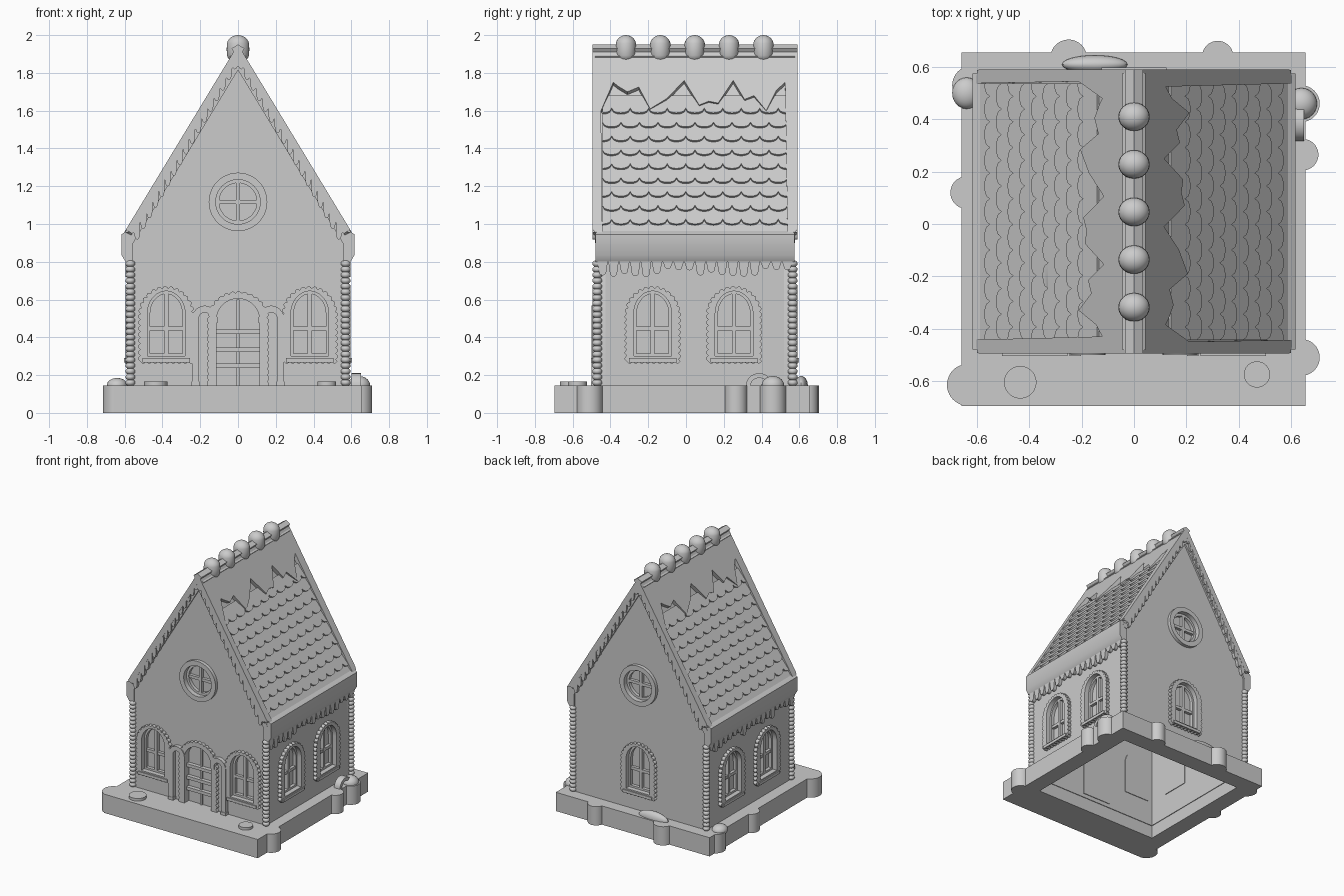
import bpy, bmesh, math, random
from math import sin, cos, pi, sqrt, radians
from mathutils import Matrix, Vector

if "Cube" in bpy.data.objects:
    bpy.data.objects.remove(bpy.data.objects["Cube"], do_unlink=True)
random.seed(4)
T = Matrix.Translation
parts = []

icing = bpy.data.materials.new("light_grey")
icing.use_nodes = True
icing.diffuse_color = (0.6, 0.6, 0.6, 1)
icing.node_tree.nodes["Principled BSDF"].inputs["Base Color"].default_value = (0.6, 0.6, 0.6, 1)


def finish(name, bm):
    me = bpy.data.meshes.new(name)
    bmesh.ops.remove_doubles(bm, verts=bm.verts, dist=1e-5)
    bm.to_mesh(me)
    bm.free()
    me.materials.clear()
    me.materials.append(icing)
    ob = bpy.data.objects.new(name, me)
    bpy.context.collection.objects.link(ob)
    parts.append(ob)
    return ob


def plate(name, loops, depth, m, w=0.0):
    """Flat outline with optional holes, extruded from w to w + depth."""
    cu = bpy.data.curves.new(name, 'CURVE')
    cu.dimensions, cu.fill_mode, cu.extrude = '2D', 'BOTH', depth / 2
    for loop in loops:
        sp = cu.splines.new('POLY')
        sp.points.add(len(loop) - 1)
        for p, (u, v) in zip(sp.points, loop):
            p.co = (u, v, 0, 1)
        sp.use_cyclic_u = True
    tmp = bpy.data.objects.new(name + "_outline", cu)
    bpy.context.collection.objects.link(tmp)
    deps = bpy.context.evaluated_depsgraph_get()
    me = bpy.data.meshes.new_from_object(tmp.evaluated_get(deps))
    bm = bmesh.new()
    bm.from_mesh(me)
    bpy.data.objects.remove(tmp, do_unlink=True)
    bpy.data.meshes.remove(me)
    bm.transform(m @ T((0, 0, w + depth / 2)))
    return finish(name, bm)


def rect(u0, v0, u1, v1):
    return [(u0, v0), (u1, v0), (u1, v1), (u0, v1)]


def arch(x, hw, z0, z1, rise, n=16):
    top = [(x + hw * cos(pi * i / n), z1 - rise + rise * sin(pi * i / n)) for i in range(n + 1)]
    return [(x - hw, z0), (x + hw, z0)] + top


def circle(x, z, r, n=40):
    return [(x + r * cos(2 * pi * i / n), z + r * sin(2 * pi * i / n)) for i in range(n)]


def ripple(loop, n, amp, per=6):
    """Resample a counterclockwise outline and push it out in small scallops."""
    pts = [Vector(p) for p in loop]
    pairs = list(zip(pts, pts[1:] + pts[:1]))
    total, out = sum((b - a).length for a, b in pairs), []
    for k in range(n * per):
        s = total * k / (n * per)
        for a, b in pairs:
            d = (b - a).length
            if s <= d and d > 1e-6:
                t = (b - a) / d
                q = a + t * s + Vector((t.y, -t.x)) * amp * abs(sin(pi * k / per))
                out.append(tuple(q))
                break
            s -= d
    return out


def blobs(name, places, size, stretch=0.0, seg=16):
    """Ellipsoids in one mesh, optionally stretched into capsules."""
    bm = bmesh.new()
    for p in places:
        vs = bmesh.ops.create_uvsphere(bm, u_segments=seg, v_segments=seg // 2 + 2, radius=1)["verts"]
        for v in vs:
            up = stretch if v.co.z > 0.01 else -stretch if v.co.z < -0.01 else 0
            v.co = Vector((v.co.x * size[0], v.co.y * size[1], v.co.z * size[2] + up)) + Vector(p)
    return finish(name, bm)


YC, HX, HY = 0.0475, 0.57, 0.5175


def wall(angle):
    """Frame on a wall: u along the wall, v up, w outward."""
    off = HX if angle in (90, 270) else HY
    return T((0, YC, 0)) @ Matrix.Rotation(radians(angle), 4, 'Z') @ T((0, -off, 0)) @ Matrix.Rotation(pi / 2, 4, 'X')


# Base: a hollow frame with rounded lumps on its rim
BASE = 0.145
plate("base", [rect(-.66, -.695, .655, .655), rect(-.53, -.43, .53, .525)], BASE, Matrix())
rim = [(-.635, -.615, .08), (.64, -.51, .07), (.645, .265, .06), (.64, .46, .07),
       (.32, .64, .06), (-.25, .635, .07), (-.64, .12, .062), (-.62, .53, .075)]
for x, y, r in rim:
    plate("base_lump", [circle(x, y, r)], BASE, Matrix())
for x, y, r in [(-.435, -.605, .062), (.47, -.575, .05)]:
    plate("snow_disc", [circle(x, y, r)], .02, T((0, 0, BASE)))
blobs("back_snow", [(-.15, .61, BASE)], (.125, .035, .05), seg=24)
blobs("left_snow", [(-.64, .5, BASE)], (.055, .06, .04), seg=24)
blobs("right_snow", [(.64, .46, BASE)], (.06, .06, .05), seg=24)
plate("candy_arch", [arch(.34, .07, BASE, .21, .065), arch(.34, .045, BASE - .001, .185, .04)], .05, wall(90), .03)


# Windows and doors
def bars(name, x, z, hw, z0, z1, m):
    plate(name + "_upright", [rect(x - .011, z0, x + .011, z1)], .025, m, -.035)
    plate(name + "_crossbar", [rect(x - hw, z - .011, x + hw, z + .011)], .022, m, -.035)


def window(x, m):
    hole = arch(x, .1, .3, .645, .12)
    inner = arch(x, .085, .315, .63, .105)
    plate("window_frame", [ripple(arch(x, .137, .272, .66, .14), 38, .012), hole], .026, m)
    plate("window_sash", [arch(x, .105, .295, .65, .125), inner], .03, m, -.04)
    plate("window_sill", [rect(x - .125, .268, x + .125, .29)], .034, m)
    bars("window", x, .447, .1, .3, .64, m)
    plate("window_pane", [arch(x, .11, .29, .655, .13)], .015, m, -.05)
    return hole


def round_window(m):
    plate("round_frame", [circle(0, 1.117, .155), circle(0, 1.117, .118)], .026, m)
    plate("round_sash", [circle(0, 1.117, .125), circle(0, 1.117, .1)], .03, m, -.04)
    bars("round_window", 0, 1.117, .115, 1.0, 1.233, m)
    plate("round_pane", [circle(0, 1.117, .125)], .015, m, -.05)
    return circle(0, 1.117, .118)


def door(m):
    hole = arch(0, .113, .14, .605, .11)
    plate("door_frame", [ripple(arch(0, .155, .14, .635, .145), 44, .01), hole], .024, m)
    plate("door_panel", [arch(0, .12, .13, .612, .118)], .02, m, -.05)
    plate("door_post", [rect(-.008, .14, .008, .6)], .012, m, -.03)
    for z in (.25, .335, .43):
        plate("door_ledge", [rect(-.113, z - .012, .113, z + .012)], .03, m, -.03)
    # Hooked canes beside the door
    for s in (-1, 1):
        path = [(.225, .14)] + [(.176 + .049 * cos(pi * i / 12), .5 + .05 * sin(pi * i / 12)) for i in range(13)] + [(.127, .48)]
        out = [(s * (.176 + .067 * cos(pi * i / 12)), .5 + .068 * sin(pi * i / 12)) for i in range(13)]
        inn = [(s * (.176 + .031 * cos(pi * i / 12)), .5 + .032 * sin(pi * i / 12)) for i in range(13)]
        loop = [(s * .243, .14)] + out + [(s * .109, .475), (s * .145, .475)] + inn[::-1] + [(s * .207, .14)]
        plate("door_cane", [loop], .03, m)
        plate("cane_foot", [rect(s * .225 - .022, .14, s * .225 + .022, .167)], .034, m)
    return hole


# Walls with openings
gable = [(-HX, .1), (HX, .1), (HX, .93), (0, 1.88), (-HX, .93)]
front, back = wall(0), wall(180)
plate("front_wall", [gable, window(-.38, front), window(.38, front), door(front), round_window(front)], .045, front, -.045)
plate("back_wall", [gable, window(0, back), round_window(back)], .045, back, -.045)
for a in (90, 270):
    m = wall(a)
    plate("side_wall", [rect(-HY, .1, HY, .9), window(-.224, m), window(.207, m)], .045, m, -.045)

    # Icing drips under the eaves
    drips, n = [(HY, .83), (-HY, .83)], 18
    for i in range(n):
        c, r, low = -HY + (i + .5) * 2 * HY / n, .019, random.uniform(.735, .785)
        drips += [(c - r - .008, .8)] + [(c - r * cos(pi * k / 6), low - r * sin(pi * k / 6)) for k in range(7)] + [(c + r + .008, .8)]
    plate("eave_drips", [drips], .026, m)

# Scalloped trim along both gables
STEPS = 17
for m in (front, back):
    half, w = [], .55 / STEPS
    for i in range(STEPS):
        c = .55 - (i + .5) * w
        half += [(c - w / 2 * t / 4, 1.885 - 1.74 * c - .038 * sqrt(1 - (t / 4.01) ** 2)) for t in range(-4, 5)]
    half = [p for p in half if p[0] > .001]
    low = half + [(-x, z) for x, z in reversed(half)]
    plate("gable_trim", [[(.57, .955), *low, (-.57, .955), (-.6, .955), (0, 1.945), (.6, .955)]], .024, m)

# Eaves
for s in (-1, 1):
    prof = [(.555, .8), (.595, .8), (.617, .835), (.617, .945), (.602, .955), (.555, .98)]
    plate("eave", [[(s * x, z) for x, z in prof]], 2 * HY + .02, front, -2 * HY - .01)

# Roof: slab, jagged snow cap and scalloped tile rows
APEX, RUN = 1.95, .606
S, C = 1 / sqrt(1 + RUN ** 2), RUN / sqrt(1 + RUN ** 2)
slope = Matrix(((0, -C, S, 0), (1, 0, 0, 0), (0, S, C, 0), (0, 0, 0, 1)))
down = lambda z: (z - APEX) / S
jag = [(-.45, 1.6), (-.385, 1.75), (-.36, 1.73), (-.31, 1.7), (-.25, 1.725), (-.19, 1.61), (-.1, 1.665), (-.01, 1.76),
       (.07, 1.63), (.12, 1.65), (.17, 1.64), (.25, 1.76), (.31, 1.66), (.36, 1.68), (.425, 1.6), (.48, 1.71), (.525, 1.75)]
for a in (0, pi):
    m = T((0, YC, APEX)) @ Matrix.Rotation(a, 4, 'Z') @ slope
    end, edge, inside = down(.935), .5425, .49
    plate("roof_slab", [rect(-.53, end, .53, -.03)], .04, m, -.07)
    cap = [(-edge, 0), (-edge, down(.97)), (-inside, end)] + [(y - YC, down(z)) for y, z in jag]
    plate("snow_cap", [cap + [(inside, end), (edge, down(.97)), (edge, 0)]], .04, m, -.04)
    for row in range(10):
        v0, cells, per = down(.955 + row * .0735), 10, 10
        low = []
        for k in range(cells * per + 1):
            t = ((k + (row % 2) * per / 2) / per) % 1
            low.append((-inside + 2 * inside * k / (cells * per), -.032 * sqrt(max(0, 1 - (2 * t - 1) ** 2))))
        tilt = m @ T((0, v0, -.013)) @ Matrix.Rotation(radians(-8), 4, 'X')
        plate("tile_row", [low + [(inside, .085), (-inside, .085)]], .014, tilt, -.008)

# Ridge knobs and beaded corner posts
blobs("ridge_knobs", [(0, -.318 + i * .182, 1.925) for i in range(5)], (.06, .055, .055), .02, 24)
for sx in (-1, 1):
    for sy in (-1, 1):
        blobs("corner_beads", [(sx * HX, YC + sy * HY, .16 + i * .03) for i in range(22)], (.026, .026, .019), seg=12)

# Smooth the rounded parts, keep edges sharp
bpy.ops.object.select_all(action='DESELECT')
for ob in parts:
    ob.select_set(True)
bpy.context.view_layer.objects.active = parts[0]
bpy.ops.object.shade_smooth_by_angle(angle=radians(35))
